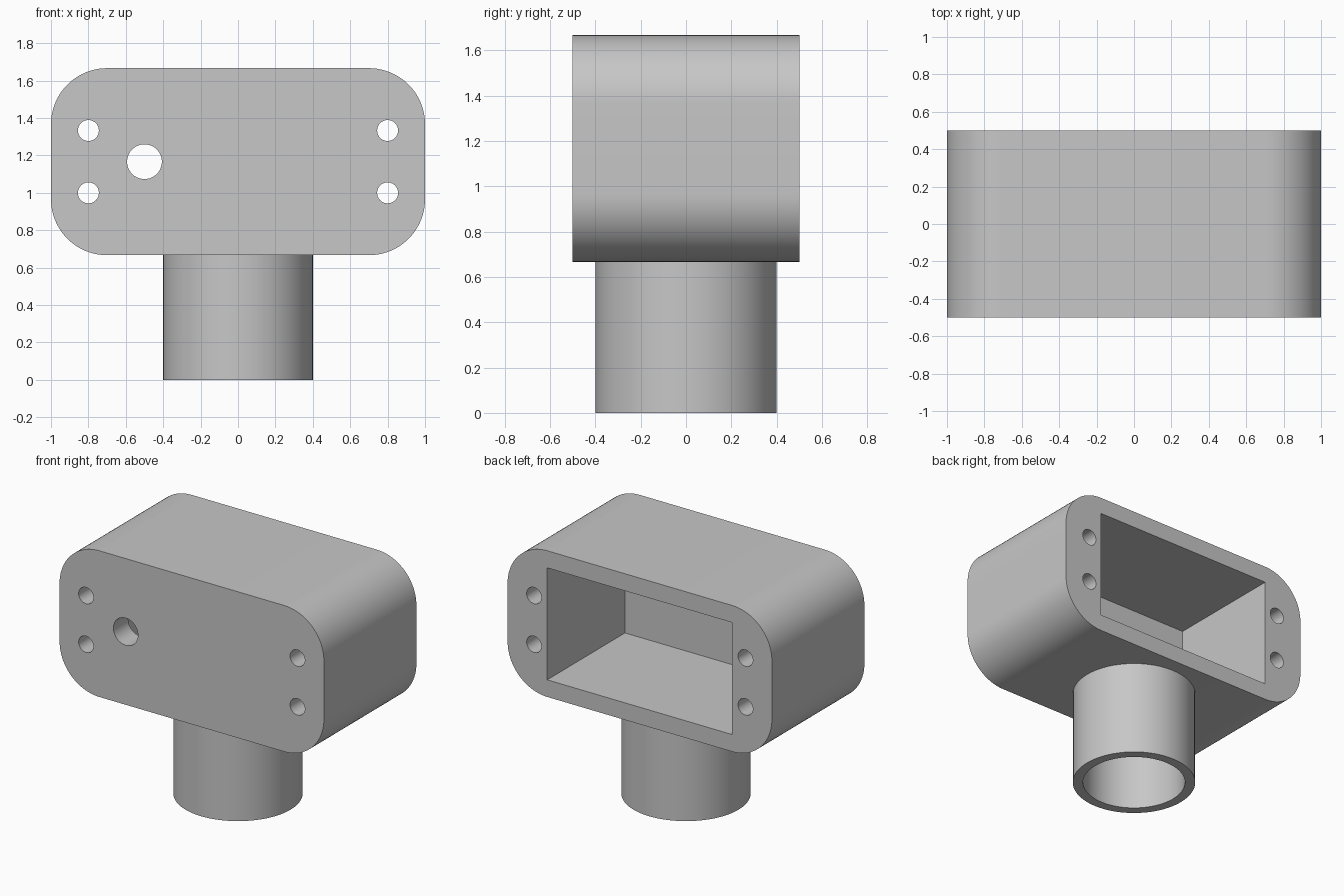
import bpy, bmesh
from math import sin, cos, pi, radians
from mathutils import Matrix, Vector

if "Cube" in bpy.data.objects:
    bpy.data.objects.remove(bpy.data.objects["Cube"], do_unlink=True)

BASE_Z, MID_Z = 2 / 3, 7 / 6      # underside and centre height of the housing
HALF_W, HALF_H, HALF_D = 1.0, 0.5, 0.5
CORNER = 0.3

grey = bpy.data.materials.new("plain grey")
grey.use_nodes = True
colour = (0.57, 0.57, 0.57, 1)
grey.diffuse_color = colour
grey.node_tree.nodes["Principled BSDF"].inputs["Base Color"].default_value = colour


def add_object(name, bm):
    bmesh.ops.recalc_face_normals(bm, faces=bm.faces)
    mesh = bpy.data.meshes.new(name)
    bm.to_mesh(mesh)
    bm.free()
    mesh.materials.append(grey)
    obj = bpy.data.objects.new(name, mesh)
    bpy.context.collection.objects.link(obj)
    return obj


def hole_cutter(x, z, radius):
    # cylinder along y, starting well in front of the housing
    bm = bmesh.new()
    place = Matrix.Translation((x, 0, z)) @ Matrix.Rotation(radians(90), 4, "X")
    bmesh.ops.create_cone(bm, cap_ends=True, segments=40, radius1=radius,
                          radius2=radius, depth=1.4, matrix=place)
    return add_object("hole_cutter", bm)


def pocket_cutter(half_w, half_h, depth):
    # box open through the back
    bm = bmesh.new()
    y0, y1 = HALF_D - depth, HALF_D + 0.2
    place = Matrix.Translation((0, (y0 + y1) / 2, MID_Z)) @ Matrix.Diagonal(
        (2 * half_w, y1 - y0, 2 * half_h, 1))
    bmesh.ops.create_cube(bm, size=1, matrix=place)
    return add_object("pocket_cutter", bm)


# Housing: rounded rectangle extruded front to back
bm = bmesh.new()
ring = []
steps = 20
for quarter, (sx, sz) in enumerate([(1, 1), (-1, 1), (-1, -1), (1, -1)]):
    cx, cz = sx * (HALF_W - CORNER), MID_Z + sz * (HALF_H - CORNER)
    for i in range(steps + 1):
        a = (quarter + i / steps) * pi / 2
        ring.append(bm.verts.new((cx + CORNER * cos(a), -HALF_D, cz + CORNER * sin(a))))
front = bm.faces.new(ring)
extruded = bmesh.ops.extrude_face_region(bm, geom=[front], use_keep_orig=True)
moved = [g for g in extruded["geom"] if isinstance(g, bmesh.types.BMVert)]
bmesh.ops.translate(bm, verts=moved, vec=Vector((0, 2 * HALF_D, 0)))
housing = add_object("housing", bm)

# Rear pocket, cable hole and four screw holes
cutters = [pocket_cutter(0.7, 0.383, 0.84), hole_cutter(-0.5, MID_Z, 0.093)]
cutters += [hole_cutter(x, MID_Z + dz, 0.056) for x in (-0.8, 0.8) for dz in (-1 / 6, 1 / 6)]
for cutter in cutters:
    cutter.hide_render = True
    mod = housing.modifiers.new("cut", "BOOLEAN")
    mod.operation = "DIFFERENCE"
    mod.solver = "EXACT"
    mod.object = cutter

# Bake the cuts and drop the cutters
bpy.context.view_layer.update()
evaluated = housing.evaluated_get(bpy.context.evaluated_depsgraph_get())
cut_mesh = bpy.data.meshes.new_from_object(evaluated)
housing.modifiers.clear()
housing.data = cut_mesh
cut_mesh.materials.clear()
cut_mesh.materials.append(grey)
for poly in cut_mesh.polygons:
    poly.material_index = 0
for cutter in cutters:
    bpy.data.objects.remove(cutter, do_unlink=True)

# Socket tube: wall profile spun round z, closed above by the housing underside
bm = bmesh.new()
profile = [(0.4, BASE_Z), (0.4, 0), (1 / 3, 0), (1 / 3, BASE_Z)]
verts = [bm.verts.new((r, 0, z)) for r, z in profile]
edges = [bm.edges.new(pair) for pair in zip(verts, verts[1:])]
bmesh.ops.spin(bm, geom=verts + edges, cent=(0, 0, 0), axis=(0, 0, 1),
               angle=2 * pi, steps=72, use_merge=True)
bmesh.ops.remove_doubles(bm, verts=bm.verts, dist=0.0001)
tube = add_object("socket_tube", bm)

# Smooth curved walls, keep hard edges
bpy.ops.object.select_all(action="DESELECT")
for obj in (housing, tube):
    obj.select_set(True)
bpy.context.view_layer.objects.active = housing
bpy.ops.object.shade_smooth_by_angle(angle=radians(30))
